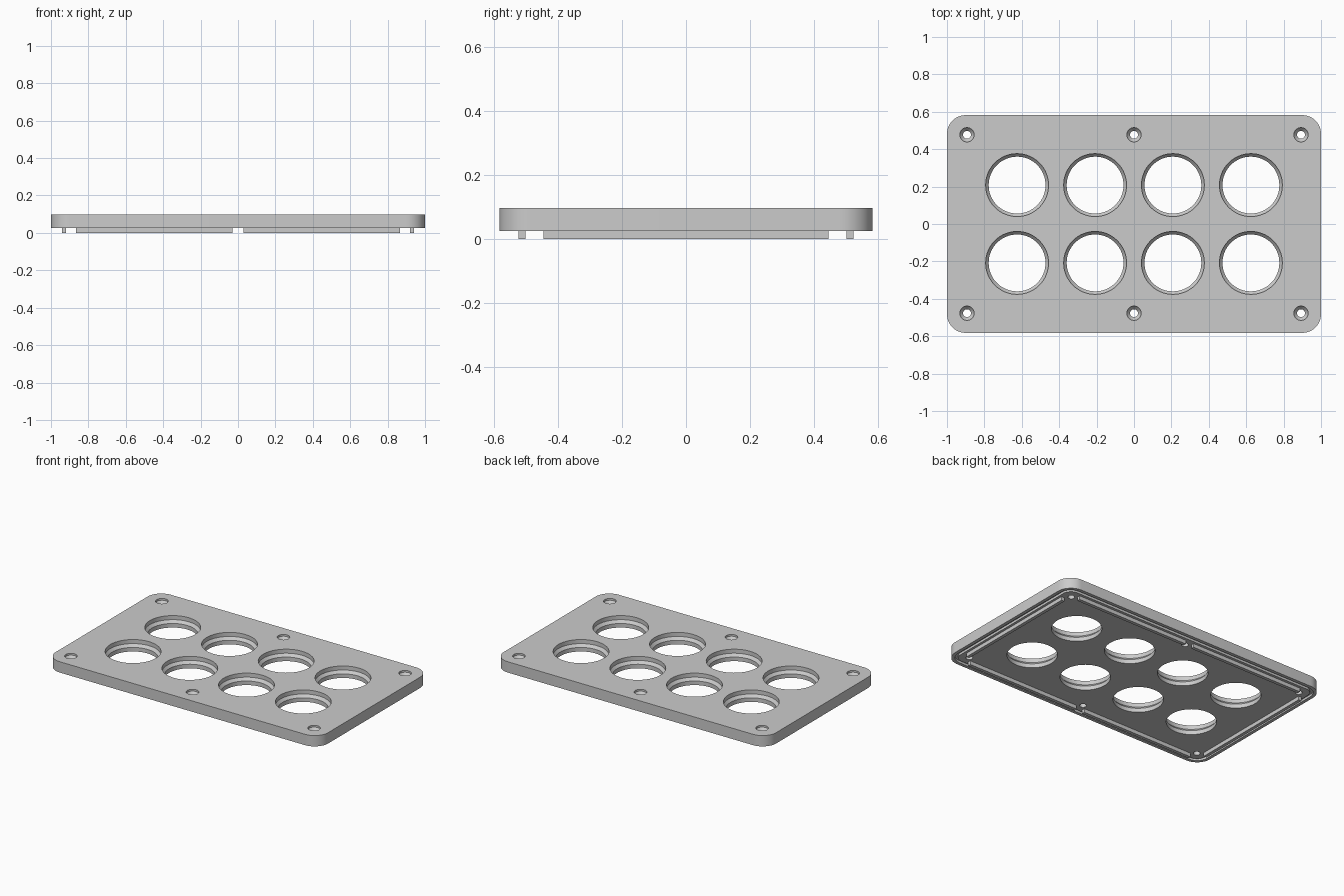
import bpy, bmesh, math

cube = bpy.data.objects.get("Cube")
if cube:
    bpy.data.objects.remove(cube, do_unlink=True)

HALF_X, HALF_Y, CORNER = 1.0, 0.582, 0.1
TOP, BASE = 0.097, 0.025
SEGMENTS = 64

grey = bpy.data.materials.new("plain grey")
grey.use_nodes = True
colour = (0.6, 0.6, 0.6, 1)
grey.diffuse_color = colour
grey.node_tree.nodes["Principled BSDF"].inputs["Base Color"].default_value = colour


def make_object(name, bm):
    bmesh.ops.recalc_face_normals(bm, faces=bm.faces)
    mesh = bpy.data.meshes.new(name)
    bm.to_mesh(mesh)
    bm.free()
    mesh.materials.append(grey)
    obj = bpy.data.objects.new(name, mesh)
    bpy.context.collection.objects.link(obj)
    return obj


def rounded_loop(bm, inset, z, steps=12):
    """Ring of vertices around a rounded rectangle inset from the plate edge."""
    r = CORNER - inset
    verts = []
    for quarter, (sx, sy) in enumerate([(1, 1), (-1, 1), (-1, -1), (1, -1)]):
        for i in range(steps + 1):
            a = (quarter + i / steps) * math.pi / 2
            verts.append(bm.verts.new((sx * (HALF_X - CORNER) + r * math.cos(a),
                                       sy * (HALF_Y - CORNER) + r * math.sin(a), z)))
    return verts


def bridge(bm, a, b):
    n = len(a)
    for i in range(n):
        j = (i + 1) % n
        bm.faces.new((a[i], a[j], b[j], b[i]))


def add_lathe(bm, x, y, profile):
    """Closed turned solid from (radius, z) pairs."""
    rings = []
    for r, z in profile:
        rings.append([bm.verts.new((x + r * math.cos(t), y + r * math.sin(t), z))
                      for t in (2 * math.pi * i / SEGMENTS for i in range(SEGMENTS))])
    for a, b in zip(rings, rings[1:]):
        bridge(bm, a, b)
    bm.faces.new(rings[0])
    bm.faces.new(rings[-1])


# Plate body
bm = bmesh.new()
lower, upper = rounded_loop(bm, 0, BASE), rounded_loop(bm, 0, TOP)
bridge(bm, lower, upper)
bm.faces.new(lower)
bm.faces.new(upper)
plate = make_object("cover_plate", bm)

# Large stepped openings and countersunk screw holes
bm = bmesh.new()
opening = [(0.152, -0.05), (0.152, 0.052), (0.168, 0.07), (0.168, 0.2)]
screw = [(0.021, -0.05), (0.021, 0.065), (0.038, 0.085), (0.038, 0.2)]
for y in (-0.208, 0.208):
    for x in (-0.625, -0.208, 0.208, 0.625):
        add_lathe(bm, x, y, opening)
for y in (-0.477, 0.477):
    for x in (-0.893, 0, 0.893):
        add_lathe(bm, x, y, screw)

# Groove around the underside
rings = [rounded_loop(bm, inset, z) for inset, z in
         ((0.022, -0.02), (0.022, 0.04), (0.042, 0.04), (0.042, -0.02))]
for i in range(4):
    bridge(bm, rings[i], rings[(i + 1) % 4])
cutter = make_object("hole_cutter", bm)
cutter.hide_render = True

cut = plate.modifiers.new("holes", "BOOLEAN")
cut.operation = "DIFFERENCE"
cut.solver = "EXACT"
cut.object = cutter
bpy.context.view_layer.update()
graph = bpy.context.evaluated_depsgraph_get()
cut_mesh = bpy.data.meshes.new_from_object(plate.evaluated_get(graph))
plate.modifiers.clear()
plate.data = cut_mesh
bpy.data.objects.remove(cutter, do_unlink=True)


def add_rib(name, x0, x1, y0, y1):
    """Locating rib below the plate."""
    bm = bmesh.new()
    bmesh.ops.create_cube(bm, size=1)
    for v in bm.verts:
        v.co = (x1 if v.co.x > 0 else x0, y1 if v.co.y > 0 else y0,
                BASE if v.co.z > 0 else 0)
    make_object(name, bm)


# Locating ribs, broken at the screw holes
for side, sx in (("left", 1), ("right", -1)):
    add_rib(side + "_rib", *sorted((sx * 0.92, sx * 0.942)), -0.445, 0.445)
    for end, sy in (("front", -1), ("back", 1)):
        add_rib(end + "_" + side + "_rib", *sorted((sx * 0.03, sx * 0.865)),
                *sorted((sy * 0.5, sy * 0.522)))

# Smooth round walls, keep edges crisp
bpy.ops.object.select_all(action="DESELECT")
plate.select_set(True)
bpy.context.view_layer.objects.active = plate
bpy.ops.object.shade_smooth_by_angle(angle=math.radians(25))
